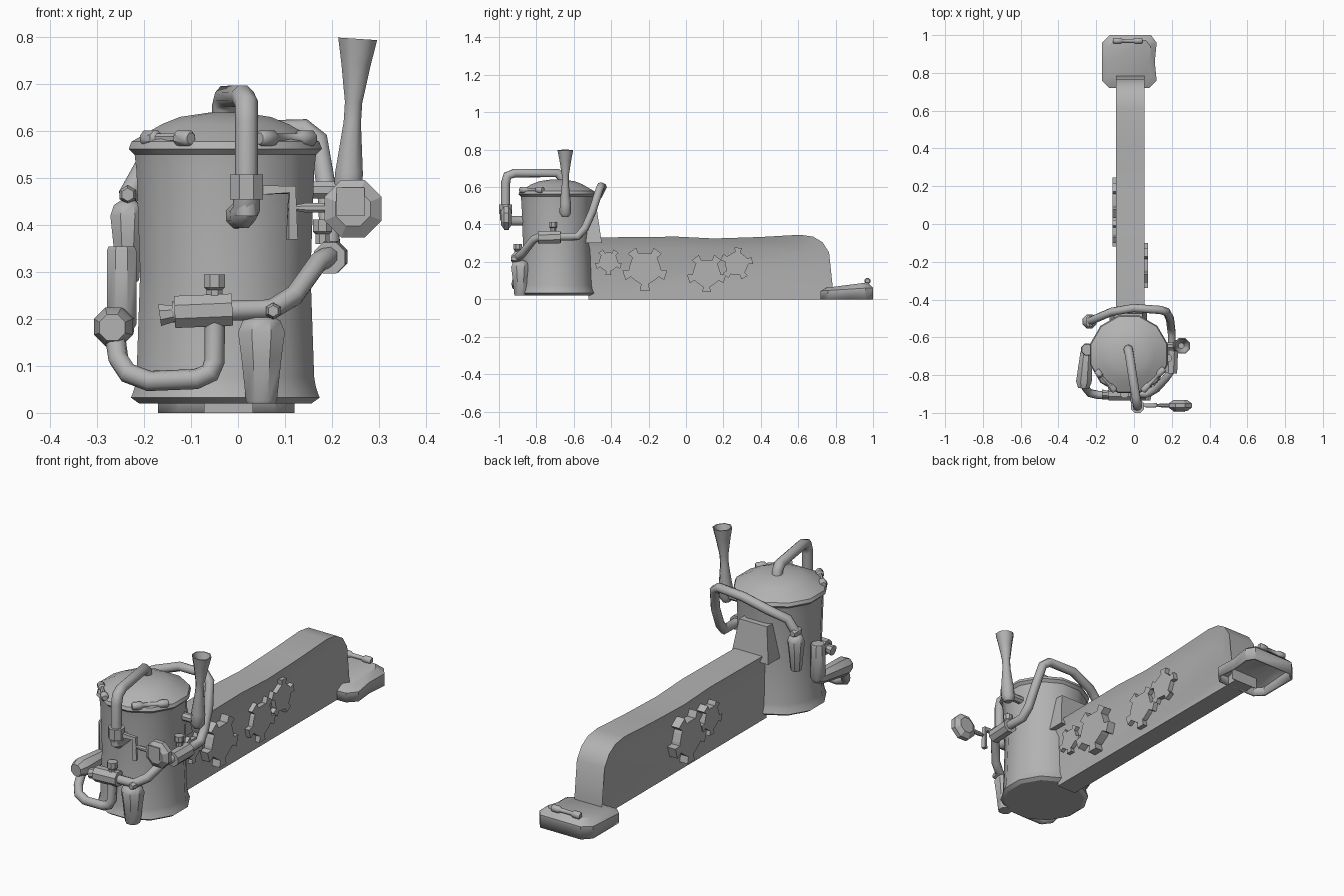
import bpy, bmesh, math
from mathutils import Vector

if "Cube" in bpy.data.objects:
    bpy.data.objects.remove(bpy.data.objects["Cube"])

metal = bpy.data.materials.new("grey metal")
metal.diffuse_color = (0.45, 0.45, 0.45, 1)
metal.use_nodes = True
metal.node_tree.nodes["Principled BSDF"].inputs["Base Color"].default_value = metal.diffuse_color


def finish(name, bm, angle=None):
    bmesh.ops.recalc_face_normals(bm, faces=bm.faces)
    me = bpy.data.meshes.new(name)
    bm.to_mesh(me)
    bm.free()
    me.materials.append(metal)
    ob = bpy.data.objects.new(name, me)
    bpy.context.collection.objects.link(ob)
    if angle:
        bpy.ops.object.select_all(action='DESELECT')
        ob.select_set(True)
        bpy.context.view_layer.objects.active = ob
        bpy.ops.object.shade_smooth_by_angle(angle=math.radians(angle))
    return ob


def skin(bm, rings, cap_start=True, cap_end=True):
    for r0, r1 in zip(rings, rings[1:]):
        n = len(r0)
        for i in range(n):
            bm.faces.new((r0[i], r0[(i + 1) % n], r1[(i + 1) % n], r1[i]))
    if cap_start:
        bm.faces.new(rings[0])
    if cap_end:
        bm.faces.new(rings[-1])


def turned(name, a, b, profile, sides=8, angle=40, spin=0.5):
    """Round part along a-b; profile holds (fraction along, radius)."""
    a, b = Vector(a), Vector(b)
    q = (b - a).to_track_quat('Z', 'Y')
    bm = bmesh.new()
    rings = []
    for t, r in profile:
        c = a.lerp(b, t)
        rings.append([bm.verts.new(c + q @ Vector((r * math.cos(w), r * math.sin(w), 0)))
                      for w in [(i + spin) * math.tau / sides for i in range(sides)]])
    skin(bm, rings)
    return finish(name, bm, angle)


def pipe(name, points, r, sides=8):
    """Bent tube with mitred corners."""
    pts = [Vector(p) for p in points]
    bm = bmesh.new()
    rings = []
    d0 = (pts[1] - pts[0]).normalized()
    u = d0.orthogonal().normalized()
    for i, p in enumerate(pts):
        din = (p - pts[i - 1]).normalized() if i else d0
        dout = (pts[i + 1] - p).normalized() if i < len(pts) - 1 else din
        t = (din + dout).normalized()
        u = (u - t * u.dot(t)).normalized()
        v = t.cross(u)
        rings.append([bm.verts.new(p + r * (u * math.cos(w) + v * math.sin(w)))
                      for w in [k * math.tau / sides for k in range(sides)]])
    skin(bm, rings)
    return finish(name, bm, 50)


def box(name, lo, hi, top_inset=0.0):
    bm = bmesh.new()
    rings = []
    for z, k in ((lo[2], 0), (hi[2], top_inset)):
        rings.append([bm.verts.new((x, y, z)) for x, y in
                      ((lo[0] + k, lo[1]), (hi[0] - k, lo[1]), (hi[0] - k, hi[1] - k), (lo[0] + k, hi[1] - k))])
    skin(bm, rings)
    return finish(name, bm)


def barbell(name, a, b, r=0.018):
    turned(name, a, b, [(0, r * .7), (.04, r), (.25, r), (.3, r * .6), (.7, r * .6),
                        (.75, r), (.96, r), (1, r * .7)])


# Tank with rolled rims and a low domed lid
H = 0.62
turned("tank", (-.027, -.69, .02), (-.027, -.69, .02 + H),
       [(0, .19), (.02, .208), (.055, .2), (.09, .196), (.45, .188), (.8, .196), (.855, .2),
        (.875, .213), (.9, .207), (.915, .19), (.96, .14), (.985, .1), (1, .035)], 12, 30)
barbell("lid_latch_right", (.045, -.885, .585), (.16, -.765, .585))
barbell("lid_latch_left", (-.1, -.885, .585), (-.2, -.775, .585))

# Long wall: narrow body flaring out under a wide top
TOP = [(-.52, .33), (-.05, .335), (.15, .325), (.4, .333), (.61, .345), (.68, .335),
       (.73, .305), (.765, .25), (.785, .06), (.785, 0)]
BODY = [(-.52, .265), (-.05, .272), (.15, .265), (.4, .272), (.59, .28), (.63, .25),
        (.67, .2), (.71, .14), (.77, .05), (.78, 0)]
CX, WIDE, SLIM = -.02, .075, .052
bm = bmesh.new()
edge = {}
for s in (-1, 1):
    edge[s] = ([bm.verts.new((CX + s * WIDE, y, z)) for y, z in TOP],
               [bm.verts.new((CX + s * SLIM, y, z)) for y, z in BODY])
    foot = bm.verts.new((CX + s * SLIM, -.52, 0))
    bm.faces.new(edge[s][1] + [foot])
    edge[s] += (foot,)
    for i in range(len(TOP) - 1):
        t, b = edge[s][0], edge[s][1]
        bm.faces.new((t[i], t[i + 1], b[i + 1], b[i]))
l, r = edge[-1], edge[1]
for i in range(len(TOP) - 1):
    bm.faces.new((l[0][i], l[0][i + 1], r[0][i + 1], r[0][i]))
bm.faces.new((l[0][-1], l[1][-1], l[2], r[2], r[1][-1], r[0][-1]))
bm.faces.new((l[0][0], l[1][0], l[2], r[2], r[1][0], r[0][0]))
finish("wall", bm, 30)


# Gears on both faces of the wall
def gear(name, x0, x1, y, z, rad, teeth=5, turn=-90):
    bm = bmesh.new()
    step = math.tau / teeth
    rings = []
    for x in (x0, x1):
        ring = []
        for k in range(teeth):
            for off, f in ((-.3, .7), (-.18, .72), (-.18, 1), (.18, 1), (.18, .72), (.3, .7)):
                w = math.radians(turn) + (k + off) * step
                ring.append(bm.verts.new((x, y + rad * f * math.cos(w), z + rad * f * math.sin(w))))
        rings.append(ring)
    skin(bm, rings)
    finish(name, bm)


RX, LX = CX + SLIM - .01, CX - SLIM + .01
gear("gear_right_1", RX, .052, -.415, .2, .072)
gear("gear_right_2", RX, .073, -.22, .165, .12)
gear("gear_right_3", RX, .055, .11, .14, .105)
gear("gear_right_4", RX, .055, .27, .19, .088, 5, -60)
gear("gear_left_1", LX, -.115, .125, .16, .122)
gear("gear_left_2", LX, -.113, -.04, .19, .08)

# Hollow end foot with a sloping top and a handle
PLAN = [(-.13, .72), (.08, .72), (.12, .76), (.11, .86), (.12, .96), (.09, 1),
        (-.13, 1), (-.17, .96), (-.17, .86), (-.17, .76)]
bm = bmesh.new()
rings = []
for k, za, zb in ((1, 0, 0), (1, .045, .062), (.78, .062, .09)):
    ring = []
    for x, y in PLAN:
        f = (y - .72) / .28
        ring.append(bm.verts.new((-.025 + (x + .025) * k, .865 + (y - .865) * k, za + (zb - za) * f)))
    rings.append(ring)
skin(bm, rings, cap_start=False)
foot = finish("end_foot", bm, 40)
sol = foot.modifiers.new("shell", 'SOLIDIFY')
sol.thickness = .012
barbell("foot_handle", (-.11, .97, .098), (.045, .97, .098), .017)

# Sloped housing between tank and wall
box("rear_housing", (-.13, -.56, .3), (.07, -.45, .47), .025)

# Overhead pipe from the lid down to the front valve
pipe("overhead_pipe", [(-.03, -.66, .61), (-.03, -.665, .655), (-.025, -.69, .675), (.01, -.915, .675),
                       (.018, -.955, .66), (.018, -.965, .62), (.018, -.965, .42)], .025)
turned("valve_sleeve", (.018, -.965, .455), (.018, -.965, .508), [(0, .038), (1, .038)])
pipe("valve_elbow", [(.018, -.965, .46), (.018, -.96, .435), (.01, -.94, .42), (0, -.86, .42)], .029)
pipe("crank_arm", [(.05, -.96, .475), (.115, -.96, .475), (.115, -.96, .37)], .014, 4)
turned("spigot", (.12, -.96, .437), (.2, -.96, .437), [(0, .006), (.3, .011), (1, .011)])
turned("round_gauge", (.245, -.99, .435), (.245, -.932, .435),
       [(0, .04), (.3, .066), (.7, .066), (1, .04)], 8, 20)
box("gauge_plate", (.21, -.994, .42), (.27, -.988, .48))

# Horn standing beside the tank
turned("horn", (.232, -.645, .44), (.255, -.645, .797),
       [(0, .018), (.06, .033), (.2, .032), (.5, .02), (.62, .02), (.85, .034), (1, .045),
        (1.0, .04), (.8, .015)], 8, 50)
turned("horn_bracket", (.13, -.645, .475), (.23, -.645, .475), [(0, .02), (1, .02)])

# Long pipe: front sleeve, round the right side and over the back
pipe("front_pipe", [(-.14, -.9, .215), (.07, -.9, .22), (.12, -.87, .25), (.17, -.815, .32),
                    (.195, -.78, .335), (.2, -.66, .335), (.2, -.58, .335), (.195, -.54, .38),
                    (.19, -.5, .47), (.172, -.465, .58), (.14, -.455, .605), (0, -.445, .6),
                    (-.12, -.465, .56), (-.2, -.5, .525), (-.235, -.515, .46)], .022)
turned("front_sleeve", (-.135, -.9, .215), (-.012, -.9, .22), [(0, .037), (1, .037)])
turned("sleeve_tip", (-.167, -.9, .208), (-.13, -.9, .213), [(0, .025), (1, .018)])
turned("sleeve_cap", (-.05, -.9, .24), (-.05, -.9, .295), [(0, .018), (.4, .018), (.5, .024), (1, .024)])
turned("side_sleeve", (.195, -.79, .33), (.2, -.67, .333), [(0, .036), (1, .036)])
turned("side_cap", (.18, -.71, .36), (.18, -.71, .412), [(0, .016), (.4, .016), (.5, .022), (1, .022)])
turned("pipe_bolt", (.075, -.935, .217), (.075, -.89, .217), [(0, .012), (.3, .018), (1, .018)], 6)

# Hanging flasks
FLASK = [(0, .6), (.03, .66), (.5, .85), (.8, 1), (.93, .8), (1, .3)]


def flask(name, a, b, r):
    turned(name, a, b, [(t, r * f) for t, f in FLASK])


flask("front_flask", (.05, -.885, .02), (.05, -.885, .21), .054)
flask("rear_flask", (-.235, -.515, .28), (-.235, -.515, .455), .04)
turned("rear_clamp", (-.235, -.545, .465), (-.235, -.485, .465), [(0, .014), (.2, .02), (.8, .02), (1, .014)], 6)

# Left canister, its outlet tube and the hose looping to the front sleeve
turned("left_canister", (-.248, -.665, .17), (-.248, -.665, .355),
       [(0, .022), (.1, .034), (.95, .034), (1, .03)])
turned("left_tube", (-.25, -.65, .19), (-.268, -.87, .182), [(0, .025), (.15, .034), (.85, .045), (1, .03)])
pipe("loop_hose", [(-.262, -.83, .165), (-.255, -.87, .115), (-.235, -.895, .085), (-.19, -.905, .068),
                   (-.09, -.91, .072), (-.06, -.91, .085), (-.05, -.905, .11), (-.05, -.9, .2)], .022)
